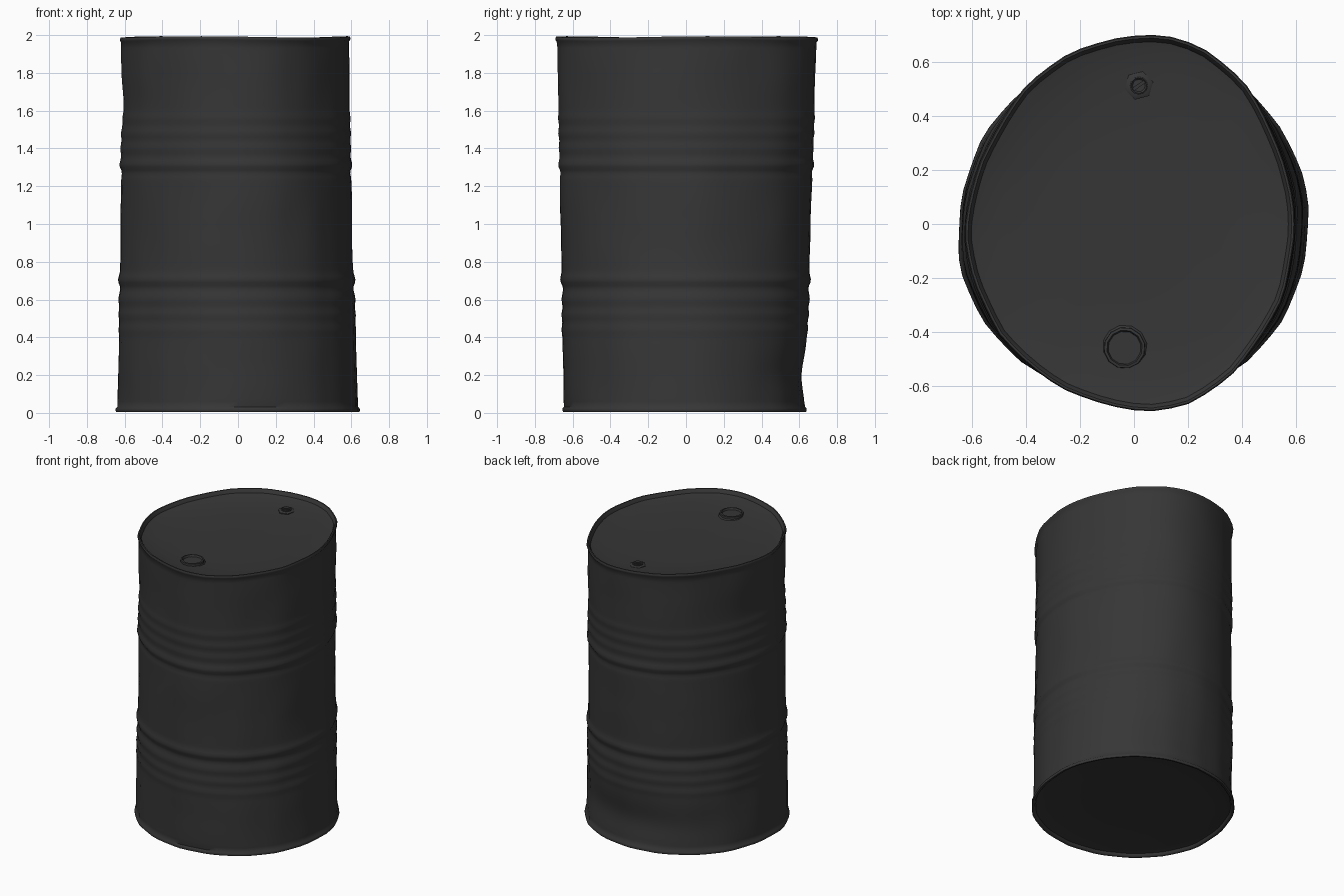
import bpy, bmesh, math
from mathutils import Vector, noise

if "Cube" in bpy.data.objects:
    bpy.data.objects.remove(bpy.data.objects["Cube"])

SEG = 64
mat = bpy.data.materials.new("dark_steel")
mat.diffuse_color = (0.037, 0.037, 0.037, 1)
mat.use_nodes = True
mat.node_tree.nodes["Principled BSDF"].inputs["Base Color"].default_value = mat.diffuse_color

# Battered outlines of the two rims, counter-clockwise
TOP = [(.595, -.04), (.59, .09), (.548, .25), (.475, .415), (.41, .526), (.26, .65), (.15, .692),
       (.08, .70), (-.05, .692), (-.237, .637), (-.40, .515), (-.49, .38), (-.57, .23), (-.61, .09),
       (-.63, -.04), (-.595, -.21), (-.50, -.41), (-.39, -.52), (-.267, -.61), (-.1, -.67), (.05, -.697),
       (.207, -.667), (.363, -.56), (.474, -.41), (.555, -.27)]
BOTTOM = [(.647, .07), (.62, .20), (.54, .36), (.41, .51), (.22, .61), (0, .64), (-.22, .605),
          (-.42, .49), (-.56, .33), (-.64, .10), (-.65, -.16), (-.56, -.36), (-.42, -.51),
          (-.22, -.62), (0, -.655), (.22, -.62), (.41, -.52), (.55, -.36), (.63, -.16)]


def radii(outline):
    """Distance from the centre to the outline for each segment angle."""
    out = []
    for i in range(SEG):
        d = Vector((math.cos(math.tau * i / SEG), math.sin(math.tau * i / SEG)))
        for a, b in zip(outline, outline[1:] + outline[:1]):
            a, b = Vector(a), Vector(b)
            s, t = a.x * d.y - a.y * d.x, b.x * d.y - b.y * d.x
            if s * t <= 0 and (a + b).dot(d) > 0 and s != t:
                out.append(a.lerp(b, s / (s - t)).dot(d))
                break
    return [(out[i - 1] + 4 * out[i] + out[(i + 1) % SEG]) / 6 for i in range(SEG)]


R_TOP, R_BOT = radii(TOP), radii(BOTTOM)


def loft(name, rings, ring_fn):
    """Skin a stack of rings, closing both ends with a fan."""
    bm = bmesh.new()
    loops = [[bm.verts.new(p) for p in ring_fn(r)] for r in rings]
    for a, b in zip(loops, loops[1:]):
        n = len(a)
        for i in range(n):
            j = (i + 1) % n
            bm.faces.new((a[i], a[j], b[j], b[i]))
    for loop, flip in ((loops[0], True), (loops[-1], False)):
        c = bm.verts.new(sum((v.co for v in loop), Vector()) / len(loop))
        for i in range(len(loop)):
            tri = (loop[i], loop[(i + 1) % len(loop)], c)
            bm.faces.new(tri[::-1] if flip else tri)
    bmesh.ops.recalc_face_normals(bm, faces=bm.faces)
    me = bpy.data.meshes.new(name)
    bm.to_mesh(me)
    bm.free()
    me.materials.append(mat)
    ob = bpy.data.objects.new(name, me)
    bpy.context.collection.objects.link(ob)
    bpy.ops.object.select_all(action='DESELECT')
    ob.select_set(True)
    bpy.context.view_layer.objects.active = ob
    bpy.ops.object.shade_smooth_by_angle(angle=math.radians(50))
    return ob


def drum_ring(ring):
    z, off, scale = ring
    pts = []
    for i in range(SEG):
        a = math.tau * i / SEG
        t = z / 2
        r = (R_BOT[i] * (1 - t) + R_TOP[i] * t + off) * scale
        d = Vector((math.cos(a), math.sin(a), 0))
        zz = z
        if scale == 1 and 0.05 < z < 1.95 and off > -.02:
            # waist, small crumples, and larger dents low on the back and high on the left
            r -= 0.008 * d.x * d.x * math.sin(math.pi * t)
            r += 0.005 * noise.noise(Vector((d.x * 3, d.y * 3, z * 4)))
            back = max(0, d.y) ** 3
            r -= 0.025 * back * math.exp(-((z - 0.2) / 0.12) ** 2)
            r -= 0.012 * max(0, -d.x) ** 6 * math.exp(-((z - 1.62) / 0.12) ** 2)
        elif z > 1.95:
            # slightly wavy upper rim
            zz += 0.004 * math.sin(3 * a + 1)
        pts.append(Vector((d.x * r, d.y * r, zz)))
    return pts


# Wall profile: swaged hoops with a shallow groove, and fainter corrugations beyond them
RIBS = [(1.312, .009, .026), (1.275, -.005, .02), (1.40, .005, .022), (1.48, .005, .022), (1.56, .004, .022),
        (.705, .009, .026), (.66, -.005, .02), (.60, .005, .022), (.52, .005, .022), (.44, .004, .022)]


def wall(z):
    return -.007 + sum(h * math.exp(-((z - c) / w) ** 2) for c, h, w in RIBS)


# Recessed base, lower rim, wall, upper rim, then the lid sagging to its middle
rings = [(.045, -.03, .5), (.04, -.03, .85), (.03, -.03, .97), (.025, -.024, 1), (.010, -.018, 1),
         (.006, -.012, 1), (.006, -.002, 1), (.012, .001, 1), (.024, 0, 1), (.032, -.008, 1)]
rings += [(z, wall(z), 1) for z in [.06 + .0175 * k for k in range(108)]]
rings += [(1.965, -.006, 1), (1.973, 0, 1), (1.982, .001, 1), (1.990, -.003, 1), (1.990, -.011, 1),
          (1.980, -.018, 1), (1.966, -.024, 1), (1.960, -.03, .97), (1.948, -.03, .85),
          (1.939, -.03, .6), (1.937, -.03, .3)]
loft("drum_body", rings, drum_ring)

DROP = -.028  # lid sits below the rim


def fitting(name, x, y, sides, turn, profile):
    """Turned lid fitting; profile is (radius, z) pairs."""
    return loft(name, profile, lambda p: [
        Vector((x + p[0] * math.cos(math.tau * i / sides + turn),
                y + p[0] * math.sin(math.tau * i / sides + turn), p[1] + DROP)) for i in range(sides)])


# Large bung with raised lip, and small hexagonal vent plug
fitting("large_bung", -.035, -.458, 12, .2,
        [(.088, 1.955), (.084, 1.970), (.077, 1.974), (.076, 1.989), (.066, 1.991), (.061, 1.978), (.03, 1.978)])
fitting("vent_collar", .018, .512, 6, .25, [(.054, 1.955), (.054, 1.977), (.047, 1.982), (.02, 1.982)])
fitting("vent_plug", .018, .512, 12, 0,
        [(.034, 1.97), (.034, 1.988), (.029, 1.991), (.023, 1.984), (.01, 1.984)])

# Tool bar across the vent plug
bpy.ops.mesh.primitive_cube_add(size=1, location=(.018, .512, 1.986 + DROP), rotation=(0, 0, .6))
bar = bpy.context.object
bar.name = "vent_plug_bar"
bar.scale = (.05, .012, .008)
bar.data.materials.append(mat)
